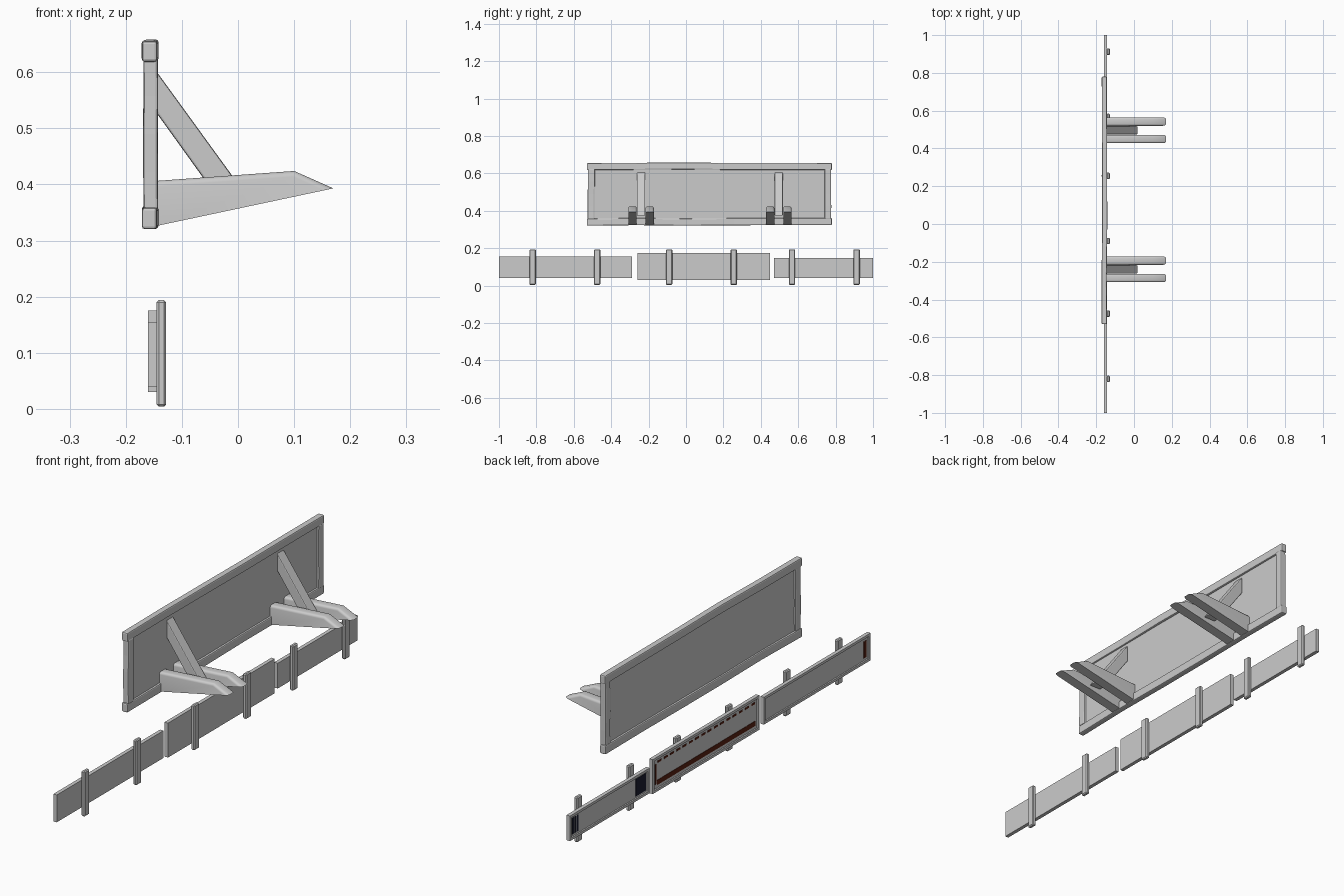
import bpy, bmesh, math, random
from mathutils import Vector

if "Cube" in bpy.data.objects:
    bpy.data.objects.remove(bpy.data.objects["Cube"], do_unlink=True)
random.seed(4)


def material(name, rgb):
    m = bpy.data.materials.new(name)
    m.use_nodes = True
    m.diffuse_color = (*rgb, 1)
    m.node_tree.nodes["Principled BSDF"].inputs["Base Color"].default_value = (*rgb, 1)
    return m


GREY = material("plain grey", (0.6, 0.6, 0.6))
NAVY = material("dark navy", (0.01, 0.012, 0.03))
RUST = material("dark rust", (0.1, 0.015, 0.006))


def finish(name, bm, mat, bevel=0, segments=2, smooth=False):
    bmesh.ops.recalc_face_normals(bm, faces=bm.faces)
    mesh = bpy.data.meshes.new(name)
    bm.to_mesh(mesh)
    bm.free()
    mesh.materials.append(mat)
    ob = bpy.data.objects.new(name, mesh)
    bpy.context.collection.objects.link(ob)
    if bevel:
        mod = ob.modifiers.new("Bevel", "BEVEL")
        mod.width, mod.segments = bevel, segments
    if smooth:
        bpy.ops.object.select_all(action="DESELECT")
        ob.select_set(True)
        bpy.context.view_layer.objects.active = ob
        bpy.ops.object.shade_smooth_by_angle(angle=math.radians(40))
    return ob


def box_mesh(x, y, z):
    bm = bmesh.new()
    bmesh.ops.create_cube(bm, size=1)
    for v in bm.verts:
        for i, (lo, hi) in enumerate((x, y, z)):
            v.co[i] = lo if v.co[i] < 0 else hi
    return bm


def box(name, x, y, z, mat=GREY, **kw):
    return finish(name, box_mesh(x, y, z), mat, **kw)


def prism(profile, y0, y1):
    bm = bmesh.new()
    face = bm.faces.new([bm.verts.new((x, y0, z)) for x, z in profile])
    ext = bmesh.ops.extrude_face_region(bm, geom=[face])
    moved = [g for g in ext["geom"] if isinstance(g, bmesh.types.BMVert)]
    bmesh.ops.translate(bm, verts=moved, vec=(0, y1 - y0, 0))
    return bm


# Hand-hewn timbers: long boxes cut across and slightly warped
def timber(name, axis, x, y, z, cuts, wobble):
    bm = box_mesh(x, y, z)
    lo, hi = (x, y, z)[axis]
    normal = Vector([float(i == axis) for i in range(3)])
    for k in range(1, cuts + 1):
        bmesh.ops.bisect_plane(bm, geom=bm.verts[:] + bm.edges[:] + bm.faces[:],
                               plane_co=normal * (lo + (hi - lo) * k / (cuts + 1)),
                               plane_no=normal)
    shifts = {}
    for v in bm.verts:
        key = round(v.co[axis], 3)
        if key not in shifts:
            shifts[key] = [0 if i == axis else random.uniform(-wobble, wobble)
                           for i in range(3)]
        v.co += Vector(shifts[key])
    return finish(name, bm, GREY, bevel=0.005)


# Large framed board
FRONT, BACK = -0.17, -0.143
timber("top_beam", 1, (FRONT, BACK), (-0.53, 0.78), (0.62, 0.657), 4, 0.002)
timber("bottom_beam", 1, (FRONT, BACK), (-0.53, 0.78), (0.322, 0.36), 4, 0.002)
for label, y in (("right", (-0.525, -0.488)), ("left", (0.741, 0.776))):
    timber(label + "_end_post", 2, (FRONT + 0.001, BACK), y, (0.355, 0.625), 3, 0.001)
box("board_panel", (-0.162, -0.151), (-0.5, 0.75), (0.35, 0.63))

# Wall brackets: paired tapered arms around a diagonal brace
ARM = [(-0.15, 0.325), (0.17, 0.393), (0.1, 0.424), (-0.15, 0.406)]
BRACE = [(-0.15, 0.534), (-0.15, 0.608), (0.02, 0.374), (-0.035, 0.374)]
for n, mid in enumerate((-0.24, 0.496), 1):
    for side in (-1, 1):
        c = mid + side * 0.046
        bm = prism(ARM, c - 0.022, c + 0.022)
        top = [e for e in bm.edges
               if abs(e.verts[0].co.y - e.verts[1].co.y) < 0.001
               and all(v.co.z > 0.392 for v in e.verts)]
        bmesh.ops.bevel(bm, geom=top, offset=0.01, segments=3, profile=0.5,
                        affect="EDGES")
        finish(f"bracket_{n}_arm_{'left' if side > 0 else 'right'}", bm, GREY, smooth=True)
    finish(f"bracket_{n}_brace", prism(BRACE, mid - 0.022, mid + 0.022), GREY, bevel=0.004)


# Small hanging boards with a recessed face and two battens each
def small_board(name, y, z, battens):
    bm = box_mesh((-0.16, -0.144), y, z)
    face = min(bm.faces, key=lambda f: f.calc_center_median().x)
    bm.normal_update()
    bmesh.ops.inset_region(bm, faces=[face], thickness=0.015, depth=0)
    bmesh.ops.inset_region(bm, faces=[face], thickness=0.001, depth=-0.005)
    finish(name, bm, GREY)
    for i, c in enumerate(battens, 1):
        box(f"{name}_batten_{i}", (-0.145, -0.128), (c - 0.017, c + 0.017),
            (0.004, 0.194), bevel=0.004, segments=1)


small_board("right_board", (-1, -0.29), (0.04, 0.155), (-0.82, -0.475))
small_board("middle_board", (-0.26, 0.45), (0.03, 0.175), (-0.09, 0.255))
small_board("left_board", (0.47, 1), (0.042, 0.148), (0.567, 0.912))


# Painted marks on the recessed faces
def mark(name, y, z, mat):
    box(name, (-0.1565, -0.1545), y, z, mat)


mark("middle_stripe", (-0.24, 0.415), (0.054, 0.074), RUST)
mark("middle_side_stripe", (0.42, 0.428), (0.06, 0.145), RUST)
for i in range(16):
    c = -0.225 + i * 0.0415
    mark(f"middle_dash_{i + 1}", (c - 0.012, c + 0.012), (0.146, 0.154), RUST)
mark("right_end_mark", (-0.978, -0.96), (0.062, 0.132), RUST)
mark("left_block", (0.488, 0.557), (0.06, 0.132), NAVY)
for i in range(3):
    c = 0.942 + i * 0.016
    mark(f"left_end_stripe_{i + 1}", (c - 0.005, c + 0.005), (0.062, 0.13), NAVY)
